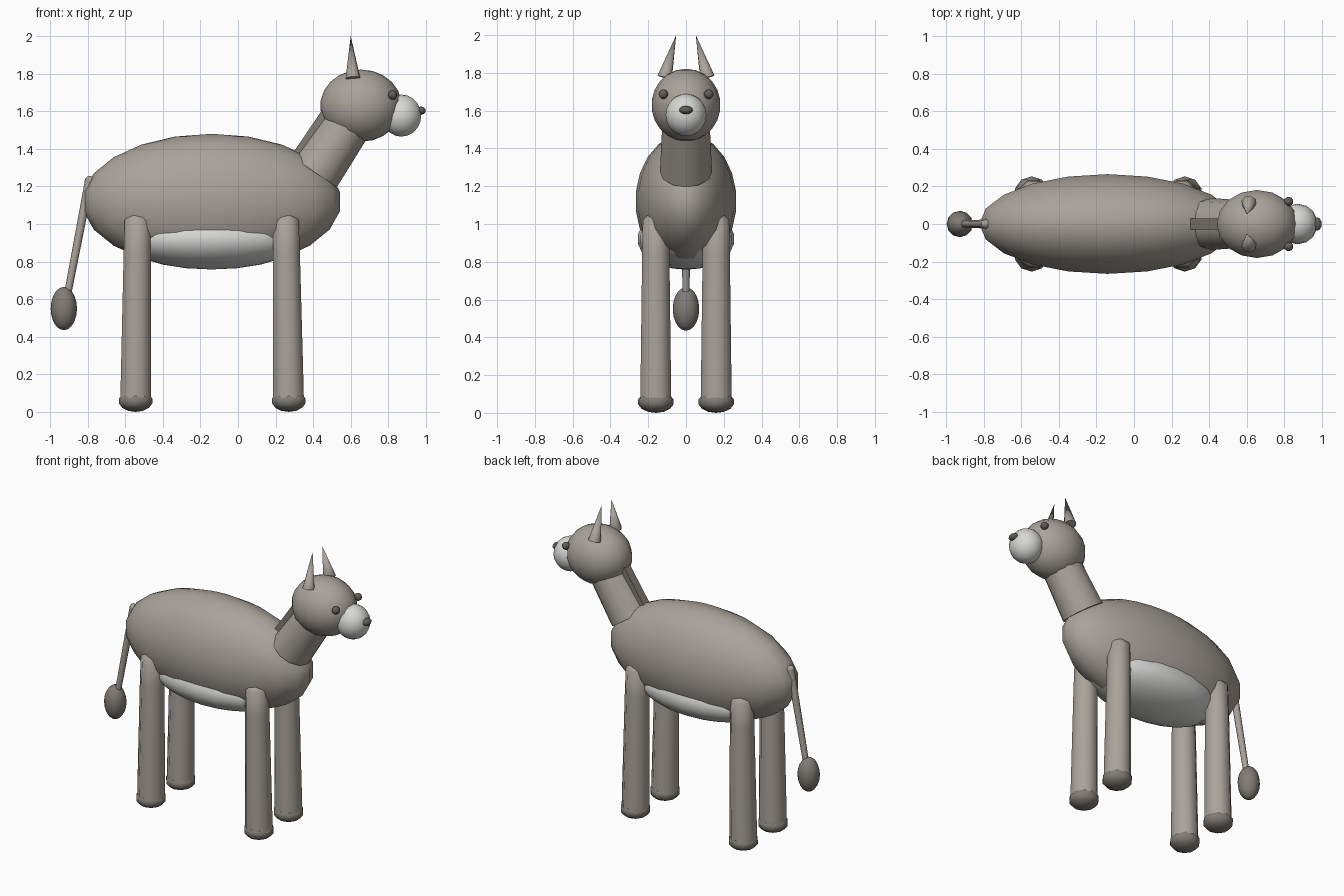
import bpy, bmesh
from math import pi, cos, sin, radians
from mathutils import Vector, Matrix

cube = bpy.data.objects.get("Cube")
if cube:
    bpy.data.objects.remove(cube, do_unlink=True)


def material(name, rgb):
    m = bpy.data.materials.new(name)
    m.use_nodes = True
    m.diffuse_color = (*rgb, 1)
    m.node_tree.nodes["Principled BSDF"].inputs["Base Color"].default_value = (*rgb, 1)
    return m


coat = material("warm grey coat", (0.40, 0.365, 0.33))
pale = material("pale belly", (0.68, 0.68, 0.66))
dark = material("dark grey tuft", (0.22, 0.20, 0.18))
black = material("charcoal features", (0.12, 0.11, 0.10))


def finish(name, bm, mat, angle=50):
    bmesh.ops.recalc_face_normals(bm, faces=bm.faces)
    me = bpy.data.meshes.new(name)
    bm.to_mesh(me)
    bm.free()
    me.materials.append(mat)
    ob = bpy.data.objects.new(name, me)
    bpy.context.collection.objects.link(ob)
    bpy.ops.object.select_all(action="DESELECT")
    ob.select_set(True)
    bpy.context.view_layer.objects.active = ob
    bpy.ops.object.shade_smooth_by_angle(angle=radians(angle))
    return ob


def ellipsoid(name, centre, radii, mat, segments=16, rings=10):
    bm = bmesh.new()
    place = Matrix.Translation(centre) @ Matrix.Diagonal((*radii, 1))
    bmesh.ops.create_uvsphere(bm, u_segments=segments, v_segments=rings, radius=1, matrix=place)
    return finish(name, bm, mat)


def rod(name, start, end, r1, r2, mat, sides=8):
    """Tapered cylinder or cone between two points."""
    start, end = Vector(start), Vector(end)
    axis = end - start
    turn = axis.to_track_quat("Z", "Y").to_matrix().to_4x4()
    bm = bmesh.new()
    bmesh.ops.create_cone(bm, cap_ends=True, segments=sides, radius1=r1, radius2=r2,
                          depth=axis.length, matrix=Matrix.Translation((start + end) / 2) @ turn)
    return finish(name, bm, mat)


def leg(name, x_top, x_foot, y):
    """Eight-sided tapered column with a low domed top."""
    profile = [(0.088, 0.06), (0.088, 0.12), (0.078, 0.85), (0.074, 1.02), (0.035, 1.06)]
    bm = bmesh.new()
    loops = []
    for r, z in profile:
        x = x_foot + (x_top - x_foot) * z
        loops.append([bm.verts.new((x + r * cos(a), y + r * sin(a), z))
                      for a in (pi / 4 * (i + 0.5) for i in range(8))])
    for low, high in zip(loops, loops[1:]):
        for i in range(8):
            j = (i + 1) % 8
            bm.faces.new((low[i], low[j], high[j], high[i]))
    bm.faces.new(loops[0])
    bm.faces.new(loops[-1])
    return finish(name, bm, coat)


# Body and pale belly
ellipsoid("body", (-0.14, 0, 1.12), (0.69, 0.268, 0.36), coat, 20, 11)
ellipsoid("belly", (-0.14, 0, 0.92), (0.48, 0.258, 0.162), pale, 20, 11)

# Neck with a thin mane along its back
neck_start, neck_dir = Vector((0.412, 0, 1.273)), Vector((0.56, 0, 0.83)).normalized()
rod("neck", neck_start, neck_start + neck_dir * 0.40, 0.138, 0.122, coat, 12)
bm = bmesh.new()
back = Vector((-neck_dir.z, 0, neck_dir.x))
mane_frame = Matrix((neck_dir, (0, 1, 0), back)).transposed().to_4x4()
bmesh.ops.create_cube(bm, size=1, matrix=Matrix.Translation(neck_start + neck_dir * 0.18 + back * 0.12)
                      @ mane_frame @ Matrix.Diagonal((0.36, 0.06, 0.075, 1)))
finish("mane", bm, dark)

# Head and face
ellipsoid("head", (0.655, 0, 1.63), (0.217, 0.183, 0.192), coat, 16, 11)
ellipsoid("muzzle", (0.87, 0, 1.577), (0.108, 0.108, 0.112), pale, 14, 10)
ellipsoid("nose", (0.973, 0, 1.603), (0.027, 0.036, 0.022), black, 10, 8)

# Paired parts: eyes, ears, legs and feet
for side, s in (("near", -1), ("far", 1)):
    ellipsoid(f"{side}_eye", (0.823, s * 0.12, 1.687), (0.025, 0.025, 0.025), black, 10, 8)
    rod(f"{side}_ear", (0.612, s * 0.113, 1.775), (0.6, s * 0.052, 2.0), 0.04, 0.0, coat, 8)
    for end, top, foot in (("left", 0.255, 0.27), ("right", -0.535, -0.545)):
        leg(f"{side}_{end}_leg", top, foot, s * 0.16)
        ellipsoid(f"{side}_{end}_foot", (foot, s * 0.16, 0.058), (0.096, 0.096, 0.058), dark, 10, 7)

# Tail with a rounded tuft
ellipsoid("tail_root", (-0.79, 0, 1.23), (0.026, 0.026, 0.026), coat, 8, 6)
rod("tail", (-0.79, 0, 1.235), (-0.91, 0, 0.61), 0.024, 0.019, coat, 8)
ellipsoid("tail_tuft", (-0.927, 0, 0.55), (0.07, 0.07, 0.115), dark, 12, 10)
